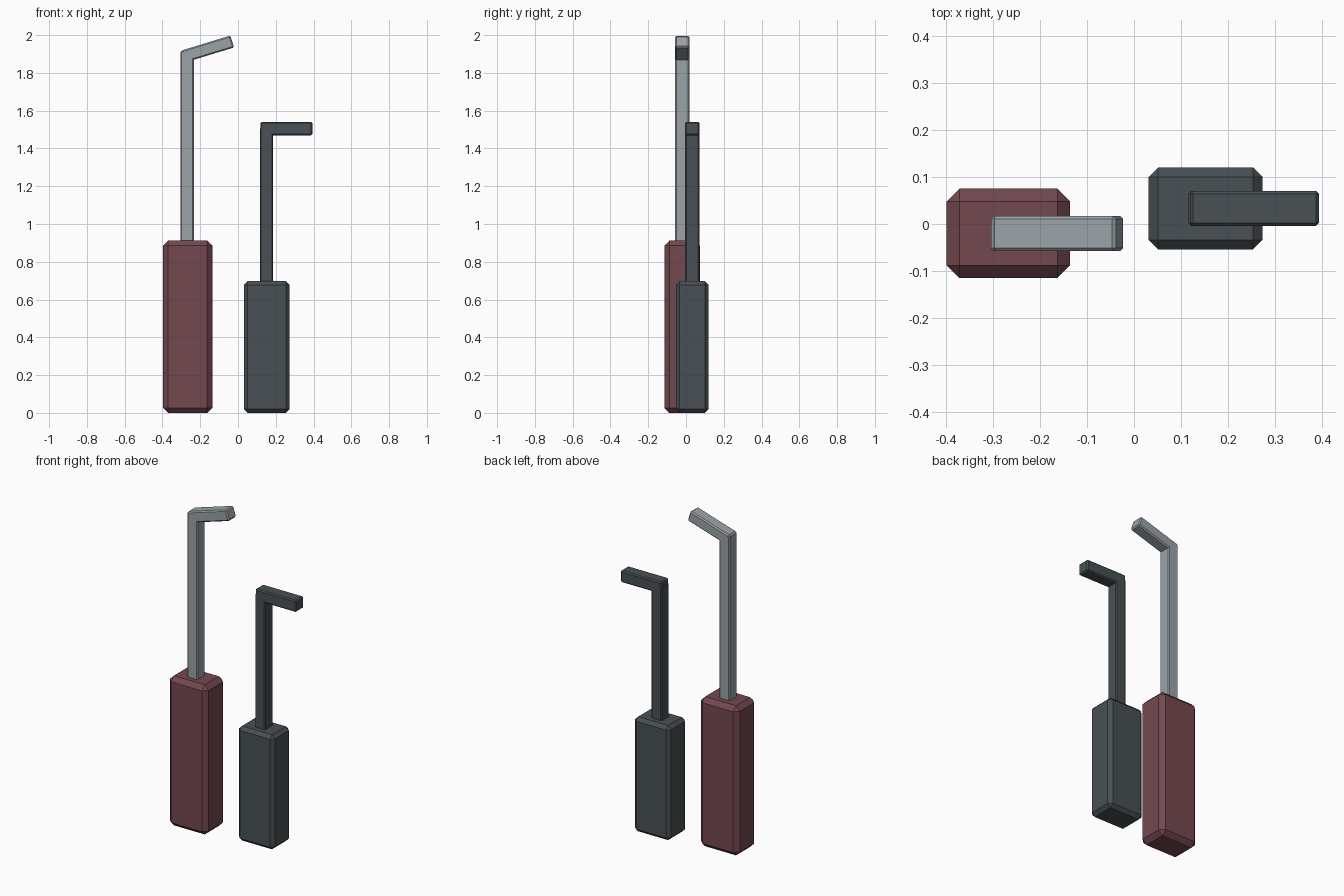
import bpy, bmesh, math
from mathutils import Matrix

if "Cube" in bpy.data.objects:
    bpy.data.objects.remove(bpy.data.objects["Cube"])


def material(name, rgb):
    lin = [(c / 255 / 12.92) if c < 11 else ((c / 255 + 0.055) / 1.055) ** 2.4 for c in rgb]
    m = bpy.data.materials.new(name)
    m.diffuse_color = (*lin, 1)
    m.use_nodes = True
    m.node_tree.nodes["Principled BSDF"].inputs["Base Color"].default_value = m.diffuse_color
    return m


maroon = material("maroon grip", (116, 72, 80))
steel = material("light steel", (155, 163, 167))
dark = material("dark slate", (72, 80, 83))


def bevelled_box(name, centre, size, bevel, mat, tilt=0.0):
    """Box with single flat chamfers, tilted in the front plane."""
    bm = bmesh.new()
    bmesh.ops.create_cube(bm, size=1, matrix=Matrix.Diagonal((*size, 1)))
    bmesh.ops.bevel(bm, geom=bm.edges[:], offset=bevel, segments=1,
                    profile=0.5, affect='EDGES')
    bm.transform(Matrix.Rotation(-tilt, 4, 'Y'))
    me = bpy.data.meshes.new(name)
    bm.to_mesh(me)
    bm.free()
    me.materials.append(mat)
    ob = bpy.data.objects.new(name, me)
    ob.location = centre
    bpy.context.collection.objects.link(ob)
    return ob


def tool(label, x, y, grip, grip_bevel, shaft_x, shaft_top, arm, tilt, grip_mat, metal):
    # chunky chamfered grip standing on the ground
    bevelled_box(label + "_handle", (x, y, grip[2] / 2), grip, grip_bevel, grip_mat)
    # thin shaft, sunk slightly into the grip
    bottom = grip[2] - 0.05
    bevelled_box(label + "_shaft", (shaft_x, y, (bottom + shaft_top) / 2),
                 (0.07, 0.075, shaft_top - bottom), 0.006, metal)
    # short hooked arm at the top
    bevelled_box(label + "_hook", (arm[0], y, arm[1]), (0.275, 0.075, arm[2]),
                 0.007, metal, tilt)


tool("tall_pick", -0.267, -0.02, (0.262, 0.19, 0.912), 0.027,
     -0.269, 1.915, (-0.162, 1.926, 0.066), math.radians(17), maroon, steel)
tool("short_wrench", 0.152, 0.033, (0.242, 0.174, 0.698), 0.02,
     0.151, 1.51, (0.256, 1.505, 0.072), 0.0, dark, dark)
